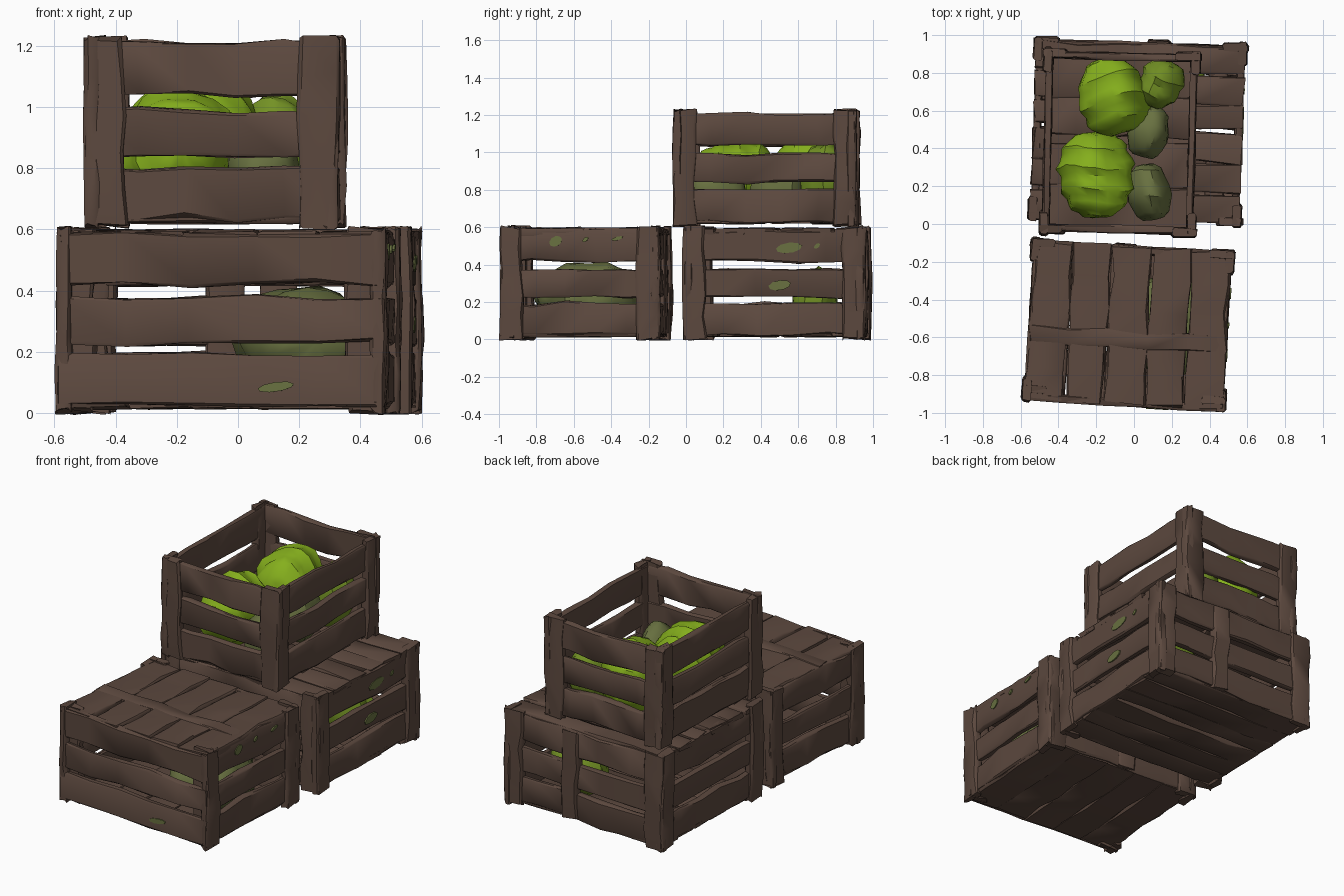
import bpy, bmesh, math, random
from mathutils import Matrix, Vector

random.seed(7)
cube = bpy.data.objects.get("Cube")
if cube:
    bpy.data.objects.remove(cube)


def material(name, rgb):
    m = bpy.data.materials.new(name)
    m.use_nodes = True
    m.diffuse_color = (*rgb, 1)
    bsdf = m.node_tree.nodes["Principled BSDF"]
    bsdf.inputs["Base Color"].default_value = (*rgb, 1)
    bsdf.inputs["Roughness"].default_value = 0.9
    return m


WOOD = material("dark brown wood", (0.108, 0.066, 0.049))
BRIGHT = material("bright leaf green", (0.235, 0.43, 0.012))
MID = material("shaded leaf green", (0.175, 0.29, 0.018))
DULL = material("dull olive green", (0.14, 0.165, 0.052))


def finish(name, bm, mat, angle=40):
    bmesh.ops.recalc_face_normals(bm, faces=bm.faces)
    mesh = bpy.data.meshes.new(name)
    bm.to_mesh(mesh)
    bm.free()
    mesh.materials.append(mat)
    obj = bpy.data.objects.new(name, mesh)
    bpy.context.collection.objects.link(obj)
    bpy.ops.object.select_all(action='DESELECT')
    obj.select_set(True)
    bpy.context.view_layer.objects.active = obj
    bpy.ops.object.shade_smooth_by_angle(angle=math.radians(angle))


def board(bm, lo, hi, frame):
    """Rough plank: chamfered cross-sections along the longest side, each uneven."""
    lo, hi = Vector(lo), Vector(hi)
    mid, half = (lo + hi) / 2, (hi - lo) / 2
    a, b, c = sorted(range(3), key=lambda i: -half[i])   # length, width, thickness
    n, rings = 6, []
    for i in range(n):
        t = 2 * i / (n - 1) - 1
        end = i in (0, n - 1)
        wide = half[b] * random.uniform(0.9, 1.08)
        thick = half[c] * (0.85 if end else random.uniform(0.9, 1.15))
        shift = random.uniform(-0.008, 0.008)
        ch = min(wide, thick) * 0.4
        ring = []
        for u, v in ((wide, thick - ch), (wide - ch, thick), (ch - wide, thick), (-wide, thick - ch),
                     (-wide, ch - thick), (ch - wide, -thick), (wide - ch, -thick), (wide, ch - thick)):
            p = Vector(mid)
            p[a] += half[a] * t + random.uniform(-0.012, 0.012)
            p[b] += u + shift + random.uniform(-0.005, 0.005)
            p[c] += v + random.uniform(-0.004, 0.004)
            ring.append(bm.verts.new(frame @ p))
        rings.append(ring)
    for r, s in zip(rings, rings[1:]):
        for k in range(8):
            bm.faces.new((r[k], r[k - 1], s[k - 1], s[k]))
    bm.faces.new(rings[0])
    bm.faces.new(rings[-1])


def deck(bm, w, d, z0, z1, along, count, gap, middle_gap, frame):
    """Row of planks for a floor or a lid, with a wider gap in the middle."""
    span = d if along == 'x' else w
    step = span / count
    for i in range(count):
        s = -span / 2 + i * step
        p, q = s + gap / 2, s + step - gap / 2
        if abs(s) < 0.01:
            p += middle_gap
        if along == 'x':
            board(bm, (-w / 2, p, z0), (w / 2, q, z1), frame)
        else:
            board(bm, (p, -d / 2, z0), (q, d / 2, z1), frame)


def crate(name, x, y, z, w, d, h, turn, along, planks, lid, front_inside=False, back_post=None):
    frame = Matrix.Translation((x, y, z)) @ Matrix.Rotation(math.radians(turn), 4, 'Z')
    t, pw = 0.05, 0.13
    W, D = w / 2, d / 2
    # corner posts, each two boards in an L
    bm = bmesh.new()
    for sx in (-1, 1):
        for sy in (-1, 1):
            inset = 0.035 if front_inside and sy < 0 else 0
            xs = sorted((sx * W, sx * (W - pw)))
            ys = sorted((sy * (D - inset), sy * (D - inset - t)))
            board(bm, (xs[0], ys[0], 0.005), (xs[1], ys[1], h), frame)
            xs = sorted((sx * W, sx * (W - t)))
            ys = sorted((sy * D, sy * (D - pw + 0.01)))
            board(bm, (xs[0], ys[0], 0.005), (xs[1], ys[1], h), frame)
    if back_post is not None:
        board(bm, (back_post - 0.06, D - t, 0.03), (back_post + 0.06, D, h - 0.03), frame)
    finish(name + "_posts", bm, WOOD)
    # three slats on every side
    bm = bmesh.new()
    for lo, hi in ((0.04, 0.32), (0.375, 0.625), (0.7, 0.975)):
        z0, z1 = lo * h, hi * h
        for s in (-1, 1):
            off = 0.0 if front_inside and s < 0 else 0.014
            ys = sorted((s * (D - off), s * (D - off - 0.038)))
            board(bm, (-W + 0.015, ys[0], z0), (W - 0.015, ys[1], z1), frame)
            xs = sorted((s * (W - 0.014), s * (W - 0.052)))
            board(bm, (xs[0], -D + 0.015, z0), (xs[1], D - 0.015, z1), frame)
    finish(name + "_slats", bm, WOOD)
    # floor and optional lid
    bm = bmesh.new()
    middle = 0.03 if along == 'x' else 0
    deck(bm, w - 0.05, d - 0.05, 0.015, 0.05, along, planks, -0.006, middle, frame)
    finish(name + "_floor", bm, WOOD)
    if lid:
        bm = bmesh.new()
        deck(bm, w - 0.03, d - 0.03, h - 0.045, h - 0.005, along, planks, 0.008, middle, frame)
        if along == 'y':
            board(bm, (-W + 0.02, -0.12, h - 0.045), (W - 0.02, -0.03, h - 0.001), frame)
        else:
            for px in (-0.06, W - 0.2):
                board(bm, (px, -D + 0.05, h - 0.07), (px + 0.1, -0.02, h - 0.03), frame)
                board(bm, (px, 0.04, h - 0.07), (px + 0.1, D - 0.05, h - 0.03), frame)
        finish(name + "_lid", bm, WOOD)
    return frame


front = crate("front_crate", -0.03, -0.535, 0, 1.08, 0.86, 0.6, -3.5, 'y', 5, True,
              front_inside=True, back_post=-0.04)
rear = crate("rear_crate", 0.02, 0.49, 0, 1.13, 0.97, 0.6, -2, 'x', 6, True, back_post=0.1)
crate("top_crate", -0.075, 0.43, 0.605, 0.83, 0.98, 0.62, -1.5, 'x', 4, False)


def cabbage(name, centre, radii, turn, mat, layers=6):
    """Head of overlapping leaves: shingled steps along its axis, ruffled around it."""
    bm = bmesh.new()
    bmesh.ops.create_uvsphere(bm, u_segments=20, v_segments=layers * 3, radius=1)
    phase = random.uniform(0, 6)
    for v in bm.verts:
        x, y, z = v.co
        ang = math.atan2(y, x)
        t = math.acos(max(-1, min(1, z))) / math.pi
        ring = round(t * layers * 3)
        round_r = max(math.hypot(x, y), 1e-4)
        k = round_r ** -0.3 * (0.92 + 0.045 * (ring % 3))    # blunt ends, stepped leaf rims
        k *= 1 + 0.05 * math.sin(4 * ang + phase + ring // 3) + random.uniform(-0.03, 0.03)
        along = z + 0.1 * math.sin(2 * ang + phase) * round_r + random.uniform(-0.02, 0.02)
        v.co = Vector((x * k, along, -y * k))                # leaf axis lies along y
    frame = (Matrix.Translation(centre) @ Matrix.Rotation(math.radians(turn), 4, 'Z')
             @ Matrix.Diagonal((*radii, 1)))
    bmesh.ops.transform(bm, matrix=frame, verts=bm.verts)
    finish(name, bm, mat, 35)


# produce in the open crate
cabbage("cabbage_front", (-0.2, 0.26, 0.87), (0.2, 0.225, 0.2), 4, BRIGHT)
cabbage("cabbage_back", (-0.11, 0.68, 0.9), (0.19, 0.205, 0.21), 15, BRIGHT, 5)
cabbage("cabbage_corner", (0.14, 0.74, 0.86), (0.12, 0.13, 0.19), -25, MID, 4)
cabbage("old_cabbage_front", (0.08, 0.17, 0.8), (0.115, 0.15, 0.165), 10, DULL, 3)
cabbage("old_cabbage_middle", (0.08, 0.49, 0.81), (0.11, 0.14, 0.17), -15, DULL, 3)
# produce in the closed crates
cabbage("old_cabbage_stored", (0.21, -0.53, 0.23), (0.23, 0.27, 0.19), 10, DULL, 4)
cabbage("cabbage_stored", (0.25, 0.69, 0.22), (0.18, 0.12, 0.175), 0, MID, 4)


def patch(name, frame, pos, size, axis):
    """Thin mossy plate on a slat; axis is the direction it faces."""
    bm = bmesh.new()
    bmesh.ops.create_cone(bm, cap_ends=True, segments=9, radius1=1, radius2=1, depth=1)
    turn = Matrix.Rotation(math.pi / 2, 4, 'X')
    if axis == 'x':
        turn = Matrix.Rotation(math.pi / 2, 4, 'Z') @ turn
    for v in bm.verts:
        v.co = Vector((v.co.x * size[0], v.co.y * size[1] + v.co.x * 0.008, v.co.z * 0.009))
    bmesh.ops.transform(bm, matrix=frame @ Matrix.Translation(pos) @ turn, verts=bm.verts)
    finish(name, bm, DULL, 30)


for i, (py, pz, sw, sh) in enumerate(((-0.13, 0.525, 0.034, 0.028), (0.03, 0.535, 0.016, 0.012),
                                      (0.2, 0.54, 0.03, 0.01))):
    patch(f"front_crate_moss_{i}", front, (0.529, py, pz), (sw, sh), 'x')
for i, (py, pz, sw, sh) in enumerate(((0.08, 0.49, 0.07, 0.028), (0.23, 0.5, 0.016, 0.013),
                                      (0.03, 0.29, 0.06, 0.027))):
    patch(f"rear_crate_moss_{i}", rear, (0.554, py, pz), (sw, sh), 'x')
patch("front_crate_moss_low", front, (0.18, -0.432, 0.085), (0.06, 0.016), 'y')
